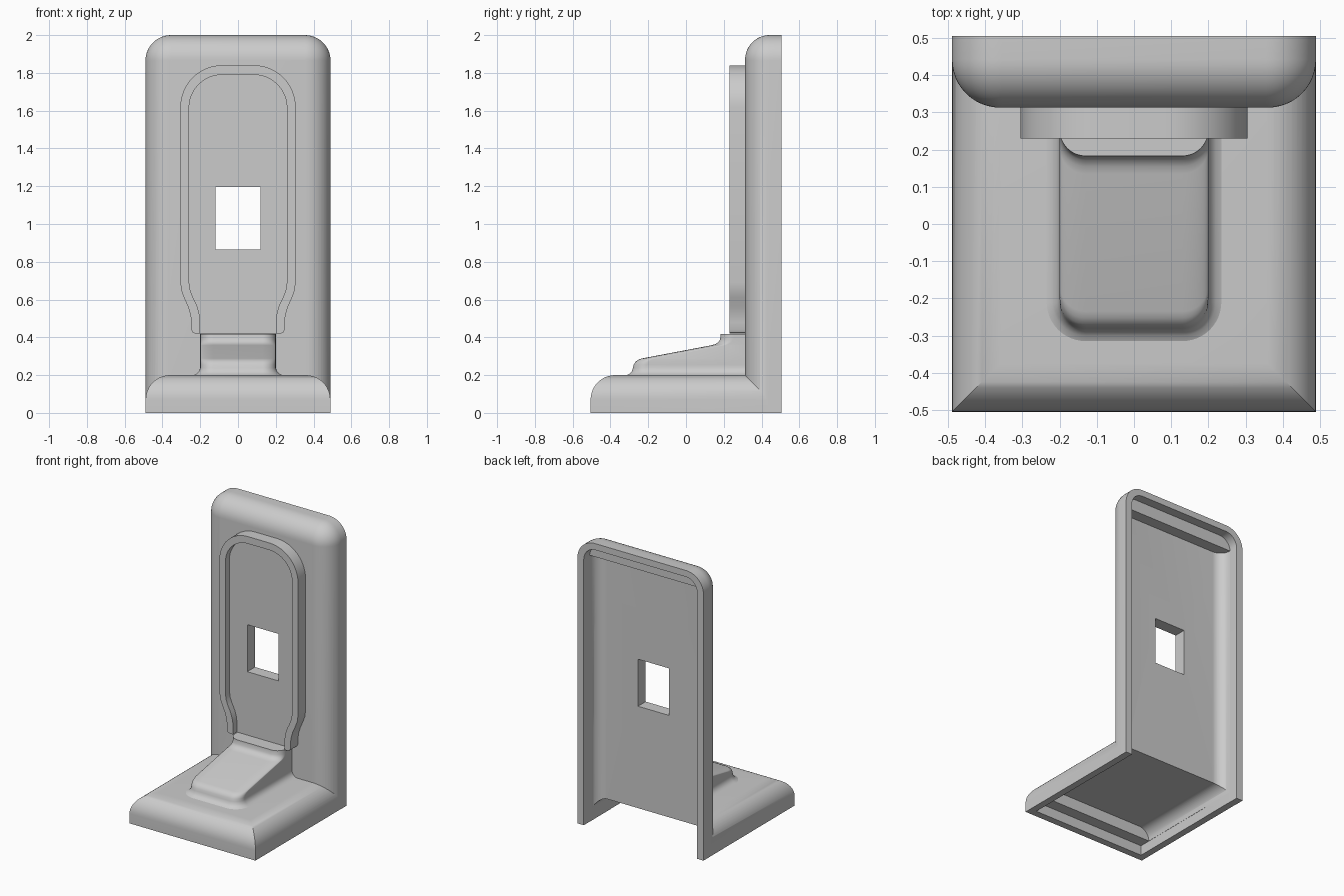
import bpy, bmesh
from math import sin, cos, pi

if "Cube" in bpy.data.objects:
    bpy.data.objects.remove(bpy.data.objects["Cube"])

GREY = 0.6
grey = bpy.data.materials.new("plain grey")
grey.use_nodes = True
grey.diffuse_color = (GREY, GREY, GREY, 1)
grey.node_tree.nodes["Principled BSDF"].inputs["Base Color"].default_value = (GREY, GREY, GREY, 1)

STEPS = 12


def outline(half, top, r, lower):
    """Symmetric outline with two rounded top corners; lower lists the right side upwards."""
    right = list(lower)
    for i in range(STEPS + 1):
        a = pi / 2 * i / STEPS
        right.append((half - r + r * cos(a), top - r + r * sin(a)))
    return right + [(-u, v) for u, v in reversed(right)]


def loft(name, rings):
    """Skin equal-length rings of points and cap both ends."""
    bm = bmesh.new()
    loops = [[bm.verts.new(p) for p in ring] for ring in rings]
    n = len(loops[0])
    for a, b in zip(loops, loops[1:]):
        for i in range(n):
            j = (i + 1) % n
            bm.faces.new((a[i], a[j], b[j], b[i]))
    bm.faces.new(loops[0])
    bm.faces.new(loops[-1])
    bmesh.ops.recalc_face_normals(bm, faces=bm.faces)
    mesh = bpy.data.meshes.new(name)
    bm.to_mesh(mesh)
    bm.free()
    mesh.materials.append(grey)
    obj = bpy.data.objects.new(name, mesh)
    bpy.context.collection.objects.link(obj)
    return obj


# Place a flat outline facing front, up or sideways
def upright(pts, y):
    return [(u, y, v) for u, v in pts]


def plan(pts, z):
    return [(u, -v, z) for u, v in pts]


def sideways(pts, x, shift):
    return [(x, u + shift, v) for u, v in pts]


def box(name, half, y0, y1, z0, z1):
    pts = [(half, z0), (half, z1), (-half, z1), (-half, z0)]
    return loft(name, [upright(pts, y0), upright(pts, y1)])


def activate(obj):
    bpy.ops.object.select_all(action='DESELECT')
    obj.select_set(True)
    bpy.context.view_layer.objects.active = obj


def combine(obj, other, operation, keep=False):
    activate(obj)
    mod = obj.modifiers.new(operation, 'BOOLEAN')
    mod.operation = operation
    mod.solver = 'EXACT'
    mod.object = other
    bpy.ops.object.modifier_apply(modifier=mod.name)
    if not keep:
        bpy.data.objects.remove(other)


# Upright slab with a rounded front perimeter
R = 0.13
rings = []
for i in range(STEPS + 1):
    a = pi / 2 * i / STEPS
    d = R * (1 - sin(a))
    pts = outline(0.49 - d, 2 - d, R + 0.005 - d, [(0.49 - d, 0)])
    rings.append(upright(pts, 0.313 + R * (1 - cos(a))))
rings.append(upright(pts, 0.505))
body = loft("stand_body", rings)

# Base with rounded sides and front meeting at mitred corners
pts = outline(0.489, 0.2, R, [(0.489, 0)])
base = loft("base", [upright(pts, -0.6), upright(pts, 0.46)])
pts = outline(0.755, 0.21, R, [(0.755, -0.1)])
pts = [(u, v - 0.01) for u, v in pts]
front = loft("front_rounding", [sideways(pts, -0.6, 0.25), sideways(pts, 0.6, 0.25)])
combine(base, front, 'INTERSECT')
combine(body, base, 'UNION')

# Hollow the slab and the base, each with a stepped end
pts = outline(0.44, -0.36, 0.08, [(0.44, -0.6)])
combine(body, loft("slab_cavity", [plan(pts, -0.1), plan(pts, 1.87)]), 'DIFFERENCE')
pts = outline(0.4405, 1.955, 0.09, [(0.4405, -0.12)])
combine(body, loft("slab_rim", [upright(pts, 0.44), upright(pts, 0.62)]), 'DIFFERENCE')
pts = outline(0.4395, 0.15, 0.08, [(0.4395, -0.14)])
combine(body, loft("base_cavity", [upright(pts, -0.375), upright(pts, 0.58)]), 'DIFFERENCE')
combine(body, box("base_rim", 0.4408, -0.455, 0.2, -0.16, 0.07), 'DIFFERENCE')

# Raised panel with a narrowing foot and a recessed face
outer = [(0.225, 0.42), (0.24, 0.426), (0.246, 0.44), (0.246, 0.48), (0.252, 0.52),
         (0.264, 0.56), (0.286, 0.61), (0.299, 0.645), (0.305, 0.69)]
inner = [(0.2, 0.3), (0.2, 0.49), (0.206, 0.53), (0.218, 0.57),
         (0.24, 0.615), (0.253, 0.65), (0.259, 0.69)]
pts = outline(0.305, 1.84, 0.22, outer)
panel = loft("raised_panel", [upright(pts, 0.23), upright(pts, 0.33)])
pts = outline(0.259, 1.79, 0.175, inner)
recess = loft("panel_recess", [upright(pts, 0.1), upright(pts, 0.275)])
combine(panel, recess, 'DIFFERENCE')

# Window through panel and slab
window = box("window_cutter", 0.12, 0.05, 0.7, 0.865, 1.195)
combine(panel, window, 'DIFFERENCE', keep=True)
combine(body, window, 'DIFFERENCE')

# Sloped support: height, front edge and sideways flare of each ring
levels = [(0.19, -0.32, 0.04), (0.2, -0.315, 0.035), (0.207, -0.3, 0.02), (0.22, -0.287, 0.007),
          (0.238, -0.281, 0), (0.255, -0.277, 0), (0.27, -0.268, 0), (0.281, -0.253, 0),
          (0.288, -0.235, 0), (0.358, 0.135, 0), (0.364, 0.155, 0), (0.375, 0.172, 0),
          (0.39, 0.181, 0), (0.418, 0.183, 0)]
support = loft("sloped_support", [
    plan(outline(0.2 + f, -y, 0.07 + f, [(0.2 + f, -0.335)]), z) for z, y, f in levels])

# Smooth curved faces and keep hard edges
for obj in (body, panel, support):
    activate(obj)
    bpy.ops.object.shade_smooth_by_angle(angle=pi / 6)
